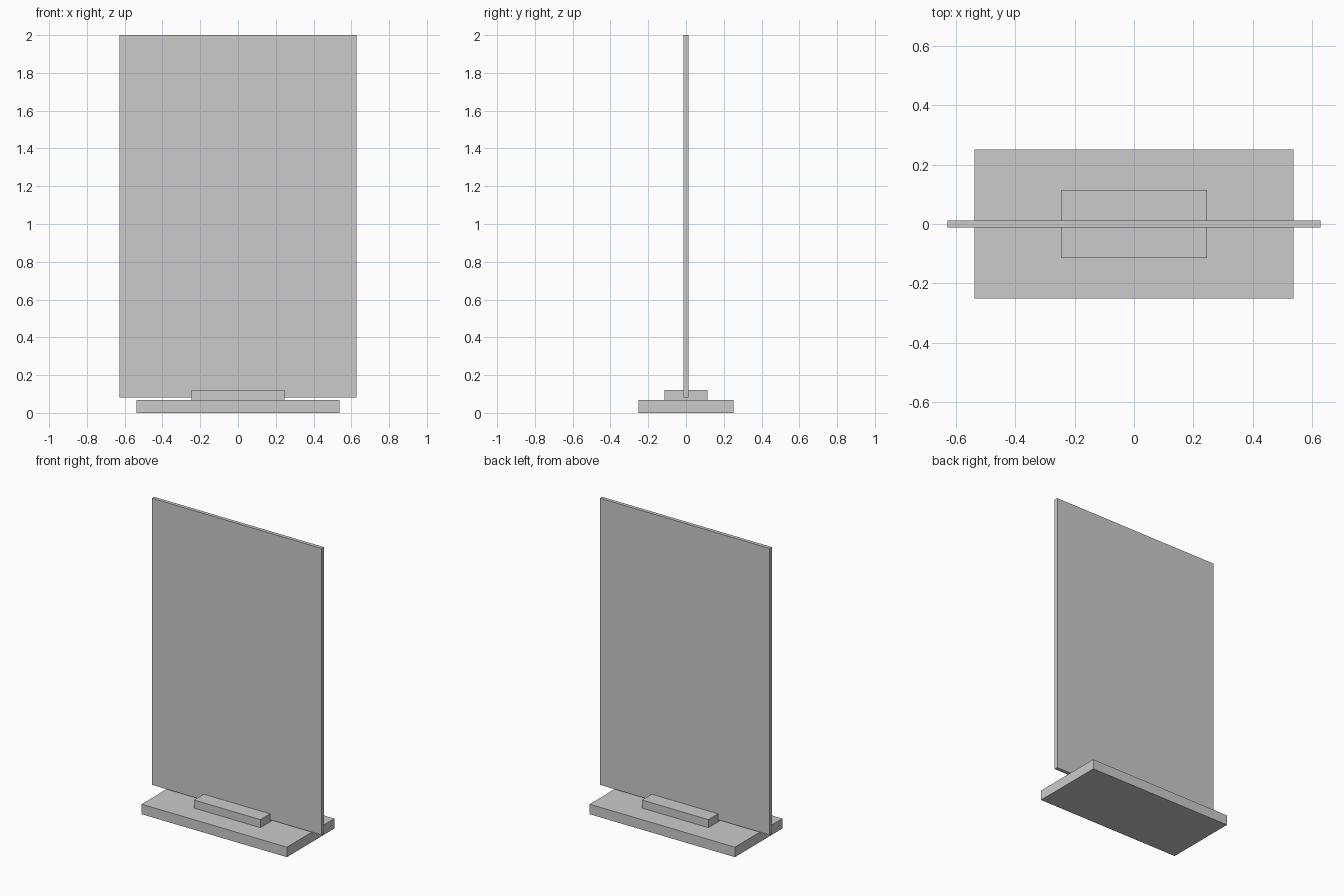
import bpy

if "Cube" in bpy.data.objects:
    bpy.data.objects.remove(bpy.data.objects["Cube"])


def box(name, half_x, half_y, z0, z1):
    """Axis-aligned box centred on x and y, spanning z0 to z1."""
    bpy.ops.mesh.primitive_cube_add(size=1, location=(0, 0, (z0 + z1) / 2))
    ob = bpy.context.object
    ob.name = name
    ob.scale = (2 * half_x, 2 * half_y, z1 - z0)
    bpy.ops.object.transform_apply(location=False, rotation=False, scale=True)
    return ob


# Wide foot resting on the ground
box("base", 0.538, 0.251, 0.0, 0.067)

# Small block that grips the panel
box("panel_holder", 0.246, 0.114, 0.067, 0.121)

# Thin upright panel, held just above the base
box("panel", 0.628, 0.012, 0.081, 2.0)
